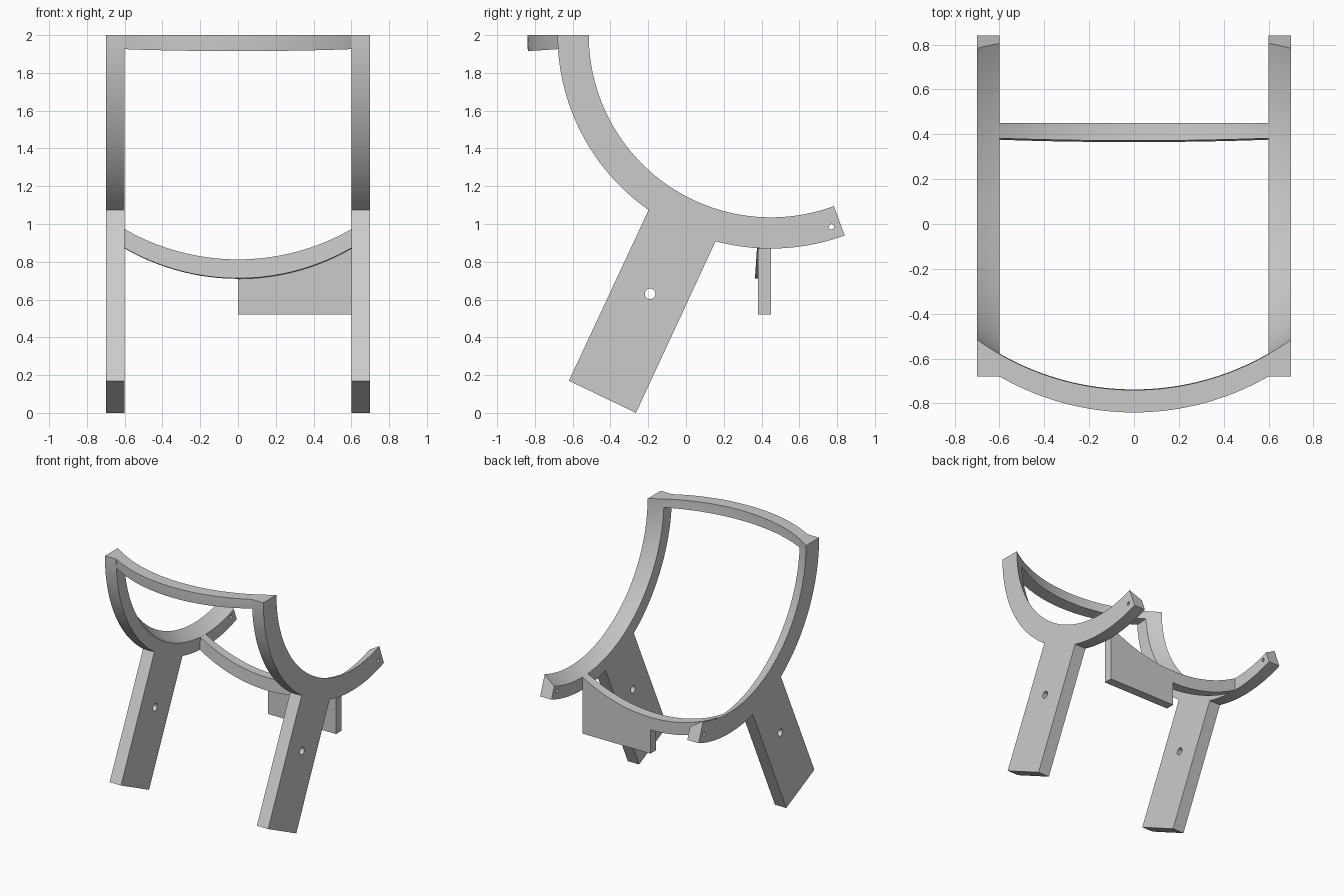
import bpy, bmesh, math
from math import sin, cos, radians, sqrt

cube = bpy.data.objects.get("Cube")
if cube:
    bpy.data.objects.remove(cube, do_unlink=True)

HUB_Y, HUB_Z = 0.45, 2.0      # axis of the big side arc
IN_X, OUT_X = 0.6, 0.7        # inner and outer side of each arm
BAND = 3.77                   # angular width of the cross bars

grey = bpy.data.materials.new("plain grey")
grey.use_nodes = True
colour = (0.6, 0.6, 0.6, 1)
grey.diffuse_color = colour
grey.node_tree.nodes["Principled BSDF"].inputs["Base Color"].default_value = colour


def make_object(name, bm):
    bmesh.ops.recalc_face_normals(bm, faces=bm.faces)
    mesh = bpy.data.meshes.new(name)
    bm.to_mesh(mesh)
    bm.free()
    mesh.materials.append(grey)
    obj = bpy.data.objects.new(name, mesh)
    bpy.context.collection.objects.link(obj)
    return obj


def loft(name, rings):
    """Closed solid through a row of matching outlines."""
    bm = bmesh.new()
    loops = [[bm.verts.new(p) for p in ring] for ring in rings]
    n = len(loops[0])
    for a, b in zip(loops, loops[1:]):
        for i in range(n):
            j = (i + 1) % n
            bm.faces.new((a[i], a[j], b[j], b[i]))
    bm.faces.new(loops[0])
    bm.faces.new(loops[-1])
    return make_object(name, bm)


def sweep(name, section, start, end, steps):
    """Turn an (x, radius) section about the hub axis; 180 is front, 270 is down."""
    rings = []
    for k in range(steps + 1):
        a = radians(start + (end - start) * k / steps)
        rings.append([(x, HUB_Y + r * cos(a), HUB_Z + r * sin(a)) for x, r in section])
    return loft(name, rings)


def hollow(x):
    """Radius of the dished inner surface at x."""
    return sqrt(1.44 - x * x) - 0.01


def spread(a, b, n):
    return [a + (b - a) * i / n for i in range(n + 1)]


def boolean(obj, tool, operation):
    mod = obj.modifiers.new(operation, 'BOOLEAN')
    mod.operation, mod.solver, mod.object = operation, 'EXACT', tool
    bpy.context.view_layer.objects.active = obj
    bpy.ops.object.modifier_apply(modifier=mod.name)
    bpy.data.objects.remove(tool, do_unlink=True)


def drill(obj, side, y, z, radius):
    rim = [radians(i * 15) for i in range(24)]
    rings = [[(side * x, y + radius * cos(a), z + radius * sin(a)) for a in rim]
             for x in (IN_X - 0.1, OUT_X + 0.1)]
    boolean(obj, loft("drill", rings), 'DIFFERENCE')


parts = []

# Side frames: curved arm with a slanted leg and two bolt holes
LEG = [(-0.179, 1.115), (-0.62, 0.17), (-0.265, 0.0), (0.176, 0.95)]
for side, label in ((1, "left"), (-1, "right")):
    section = [(side * x, hollow(x)) for x in spread(IN_X, OUT_X, 4)]
    section += [(side * OUT_X, 1.13), (side * IN_X, 1.13)]
    arm = sweep(label + "_side_frame", section, 180, 290.2, 72)
    leg = loft("leg", [[(side * x, y, z) for y, z in LEG] for x in (IN_X, OUT_X)])
    boolean(arm, leg, 'UNION')
    drill(arm, side, -0.19, 0.63, 0.028)
    drill(arm, side, 0.77, 0.985, 0.014)
    parts.append(arm)

# Curved cross bars at the top and under the seat
xs = spread(-IN_X, IN_X, 48)
bar = [(x, hollow(x)) for x in xs] + [(x, hollow(x) + 0.1) for x in reversed(xs)]
parts.append(sweep("top_cross_bar", bar, 180, 180 + BAND, 4))
parts.append(sweep("lower_cross_bar", bar, 270 - BAND, 270, 4))

# Plate hanging below the left half of the lower bar
edge = [(x, HUB_Z - hollow(x) - 0.1) for x in spread(0, IN_X, 24)]
outline = edge + [(IN_X, 0.52), (0, 0.52)]
parts.append(loft("hanging_plate", [[(x, y, z) for x, z in outline] for y in (0.38, HUB_Y)]))

# Smooth curves with crisp edges
bpy.ops.object.select_all(action='DESELECT')
for obj in parts:
    obj.select_set(True)
bpy.context.view_layer.objects.active = parts[0]
bpy.ops.object.shade_smooth_by_angle(angle=radians(30))
